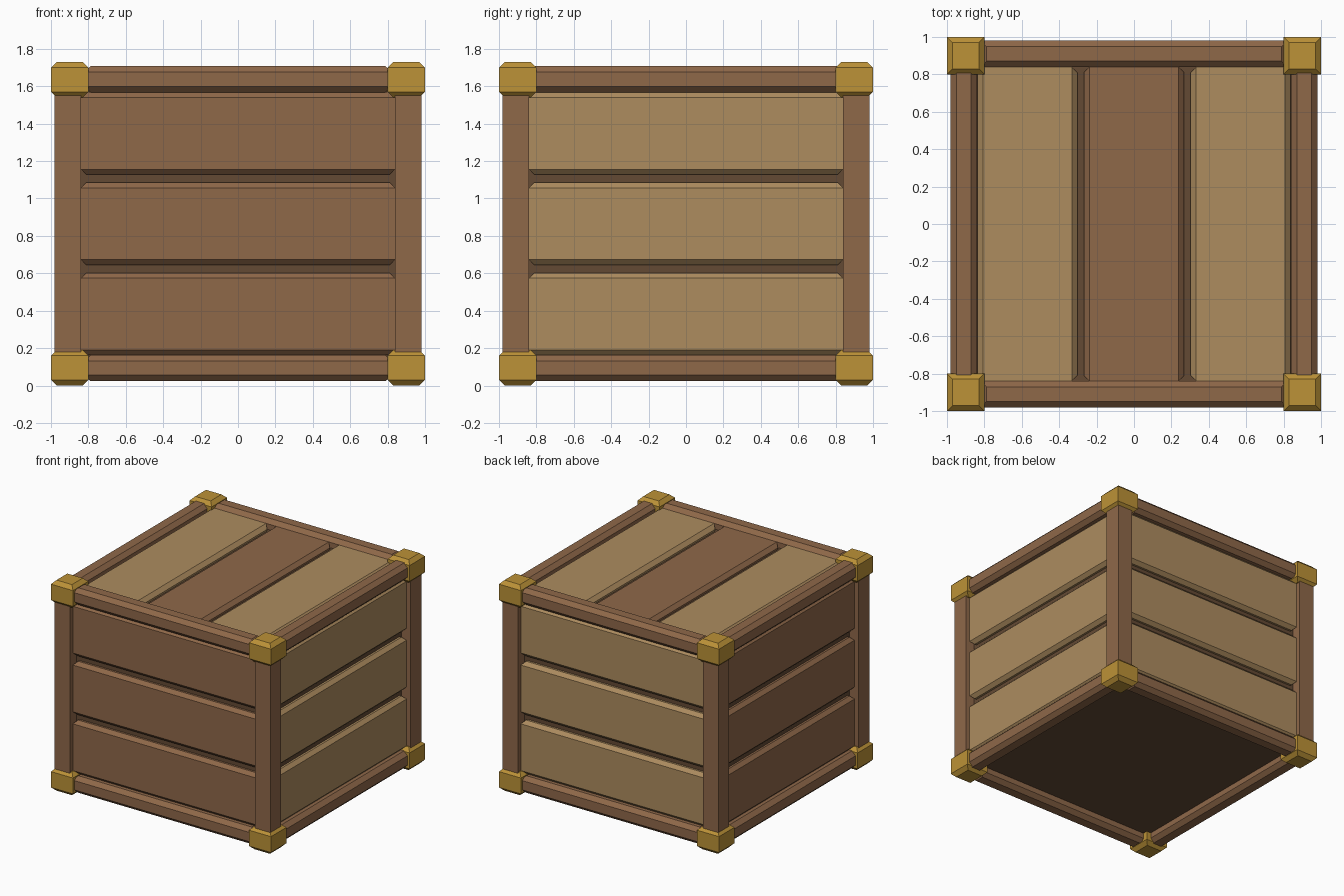
import bpy
from mathutils import Vector

if "Cube" in bpy.data.objects:
    bpy.data.objects.remove(bpy.data.objects["Cube"])


def material(name, srgb):
    colour = [((c / 255 + 0.055) / 1.055) ** 2.4 for c in srgb] + [1]
    m = bpy.data.materials.new(name)
    m.use_nodes = True
    m.diffuse_color = colour
    m.node_tree.nodes["Principled BSDF"].inputs["Base Color"].default_value = colour
    return m


BROWN = material("brown wood", (143, 104, 73))
TAN = material("tan wood", (173, 140, 95))
GOLD = material("gold metal", (188, 146, 55))
DARK = material("dark wood", (100, 74, 52))

MID = 0.865      # centre height
POST = 0.91      # distance of the frame from the centre


def block(name, lo, hi, mat, taper=0.0, axis=2):
    """Box whose two ends along one axis narrow by the taper."""
    lo, hi = Vector(lo), Vector(hi)
    u, v = [a for a in range(3) if a != axis]
    levels = [(lo[axis], taper), (hi[axis], taper)]
    if taper:
        levels[1:1] = [(lo[axis] + taper, 0), (hi[axis] - taper, 0)]
    verts = []
    for height, inset in levels:
        for su, sv in ((0, 0), (1, 0), (1, 1), (0, 1)):
            p = Vector()
            p[axis] = height
            p[u] = hi[u] - inset if su else lo[u] + inset
            p[v] = hi[v] - inset if sv else lo[v] + inset
            verts.append(p)
    n = len(levels)
    faces = [(3, 2, 1, 0), tuple(range(4 * n - 4, 4 * n))]
    for k in range(n - 1):
        for i in range(4):
            j = (i + 1) % 4
            faces.append((4 * k + i, 4 * k + j, 4 * k + 4 + j, 4 * k + 4 + i))
    if axis == 1:
        faces = [f[::-1] for f in faces]
    mesh = bpy.data.meshes.new(name)
    mesh.from_pydata(verts, [], faces)
    mesh.materials.append(mat)
    obj = bpy.data.objects.new(name, mesh)
    bpy.context.collection.objects.link(obj)
    return obj


def centred(name, centre, size, mat, taper=0.0, axis=2):
    c, h = Vector(centre), Vector(size) / 2
    return block(name, c - h, c + h, mat, taper, axis)


# Inner box seen through the gaps
block("inner_box", (-0.9, -0.9, 0.1), (0.9, 0.9, 1.63), DARK)

# Corner posts and metal corner caps
for x in (-1, 1):
    for y in (-1, 1):
        centred("corner_post", (x * POST, y * POST, MID), (0.14, 0.14, 1.6), BROWN)
        for z in (-1, 1):
            centred("corner_cap", (x * 0.9, y * 0.9, MID + z * 0.77),
                    (0.2, 0.2, 0.19), GOLD, 0.03)

# Rails along the top and bottom edges
for z in (-1, 1):
    for s in (-1, 1):
        height = MID + z * 0.772
        centred("long_rail", (0, s * POST, height), (1.64, 0.14, 0.14), BROWN, 0.032)
        centred("side_rail", (s * POST, 0, height), (0.14, 1.68, 0.14), BROWN, 0.032)

# Three planks on each wall
for i in (-1, 0, 1):
    z = MID + i * 0.483
    for s, mat in ((-1, BROWN), (1, TAN)):
        centred("wall_plank", (0, s * 0.9, z), (1.68, 0.09, 0.44), mat, 0.028)
        centred("side_plank", (s * 0.9, 0, z), (0.09, 1.68, 0.44), mat, 0.028)

# Three planks on the lid
for i in (-1, 0, 1):
    centred("lid_plank", (i * 0.57, 0, 1.63), (0.535, 1.68, 0.09),
            TAN if i else BROWN, 0.03, 0)
